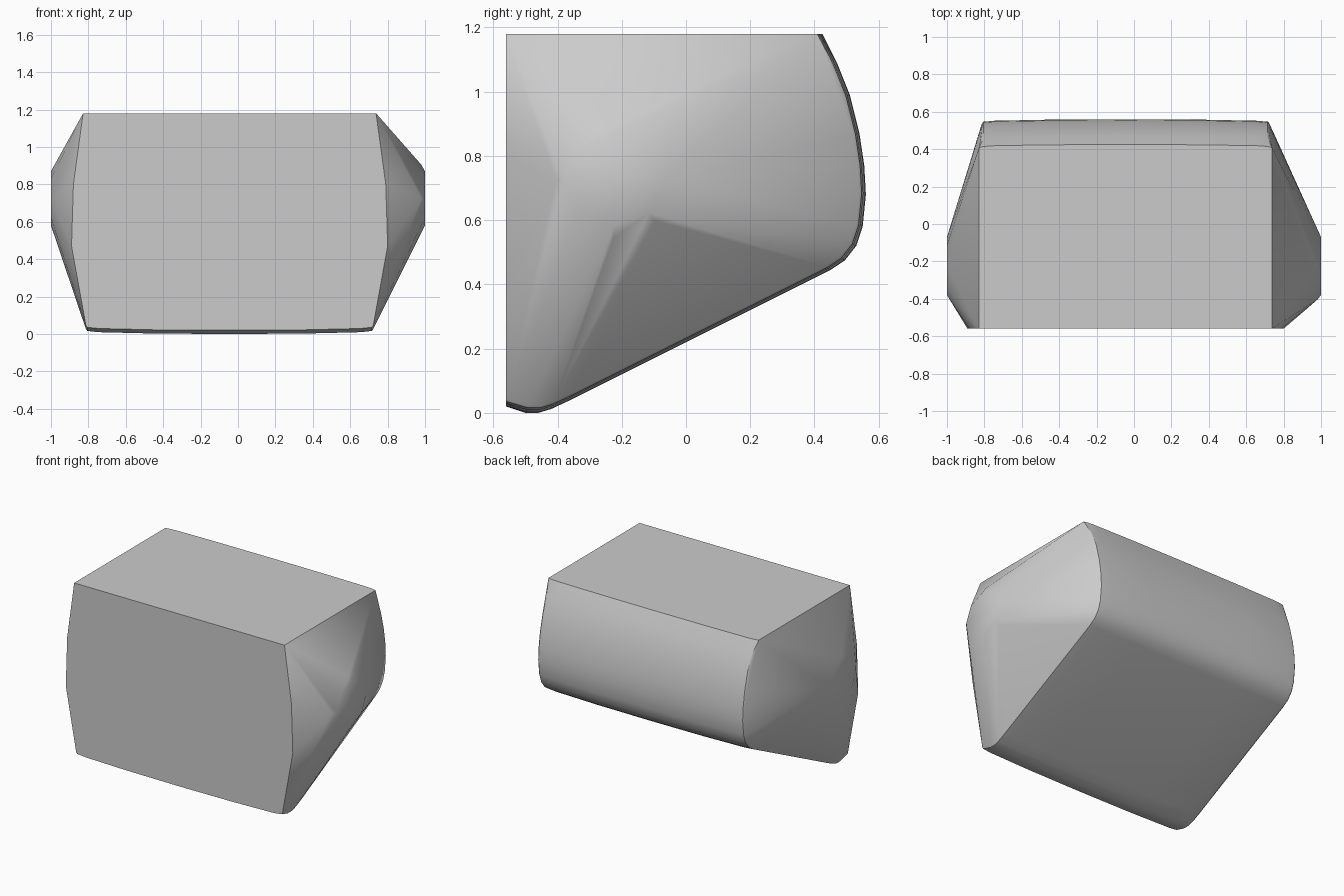
import bpy, bmesh, math

cube = bpy.data.objects.get("Cube")
if cube:
    bpy.data.objects.remove(cube)

FRONT, TOP, MID = -0.56, 1.18, -0.045

# Side outline (y, z): flat front and top, rounded back, sloping underside
outline = [(FRONT, TOP), (0.425, TOP), (0.47, 1.09), (0.51, 0.99), (0.54, 0.87),
           (0.555, 0.77), (0.56, 0.68), (0.55, 0.58), (0.53, 0.52), (0.495, 0.475),
           (0.45, 0.445), (-0.36, 0.04), (-0.42, 0.012), (-0.46, 0.0),
           (-0.50, 0.0), (FRONT, 0.02)]


def section(x, scale):
    """Outline at x, drawn in at the back and underside only."""
    return [(x, y if y == FRONT else -0.1 + (y + 0.1) * scale,
             z if z == TOP else 0.8 + (z - 0.8) * scale) for y, z in outline]


def cap_ring(x, ry, rz):
    """Eight-sided ring at the tip of an end."""
    return [(x, -0.225 + ry * math.cos(math.tau * i / 8),
             0.725 + rz * math.sin(math.tau * i / 8)) for i in range(8)]


# Barrel-shaped body, with pointed ends that are cut off at the front plane
points = section(MID, 1.0)
for side in (-1, 1):
    for half, scale in ((0.4, 0.997), (0.70, 0.988), (0.76, 0.98)):
        points += section(MID + side * half, scale)
    points += [(MID + side * (0.783 if z == TOP else 0.768), y, z)
               for _, y, z in section(0, 0.968)]
    points += [(MID + side * 0.835, FRONT, 0.8), (MID + side * 0.845, FRONT, 0.47)]
    points += cap_ring(side * 0.98, 0.18, 0.18) + cap_ring(side, 0.155, 0.145)

bm = bmesh.new()
for p in points:
    bm.verts.new(p)
hull = bmesh.ops.convex_hull(bm, input=bm.verts[:])
loose = {g for g in hull["geom_interior"] + hull["geom_unused"]
         if isinstance(g, bmesh.types.BMVert)}
bmesh.ops.delete(bm, geom=list(loose), context="VERTS")
bmesh.ops.dissolve_limit(bm, angle_limit=math.radians(0.3),
                         verts=bm.verts[:], edges=bm.edges[:])
bmesh.ops.recalc_face_normals(bm, faces=bm.faces[:])
bm.normal_update()


def region(face):
    n = face.normal
    if n.z > 0.99:
        return "top"
    if n.y < -0.99:
        return "front"
    return "end" if abs(n.x) > 0.35 else "shell"


# Smooth within each region, crisp where two regions meet
for face in bm.faces:
    face.smooth = True
for edge in bm.edges:
    edge.smooth = len({region(f) for f in edge.link_faces}) == 1

mesh = bpy.data.meshes.new("body")
bm.to_mesh(mesh)
bm.free()
body = bpy.data.objects.new("body", mesh)
bpy.context.collection.objects.link(body)

# Plain grey surface
grey = bpy.data.materials.new("plain grey")
grey.use_nodes = True
colour = (0.6, 0.6, 0.6, 1.0)
grey.diffuse_color = colour
grey.node_tree.nodes["Principled BSDF"].inputs["Base Color"].default_value = colour
mesh.materials.append(grey)
